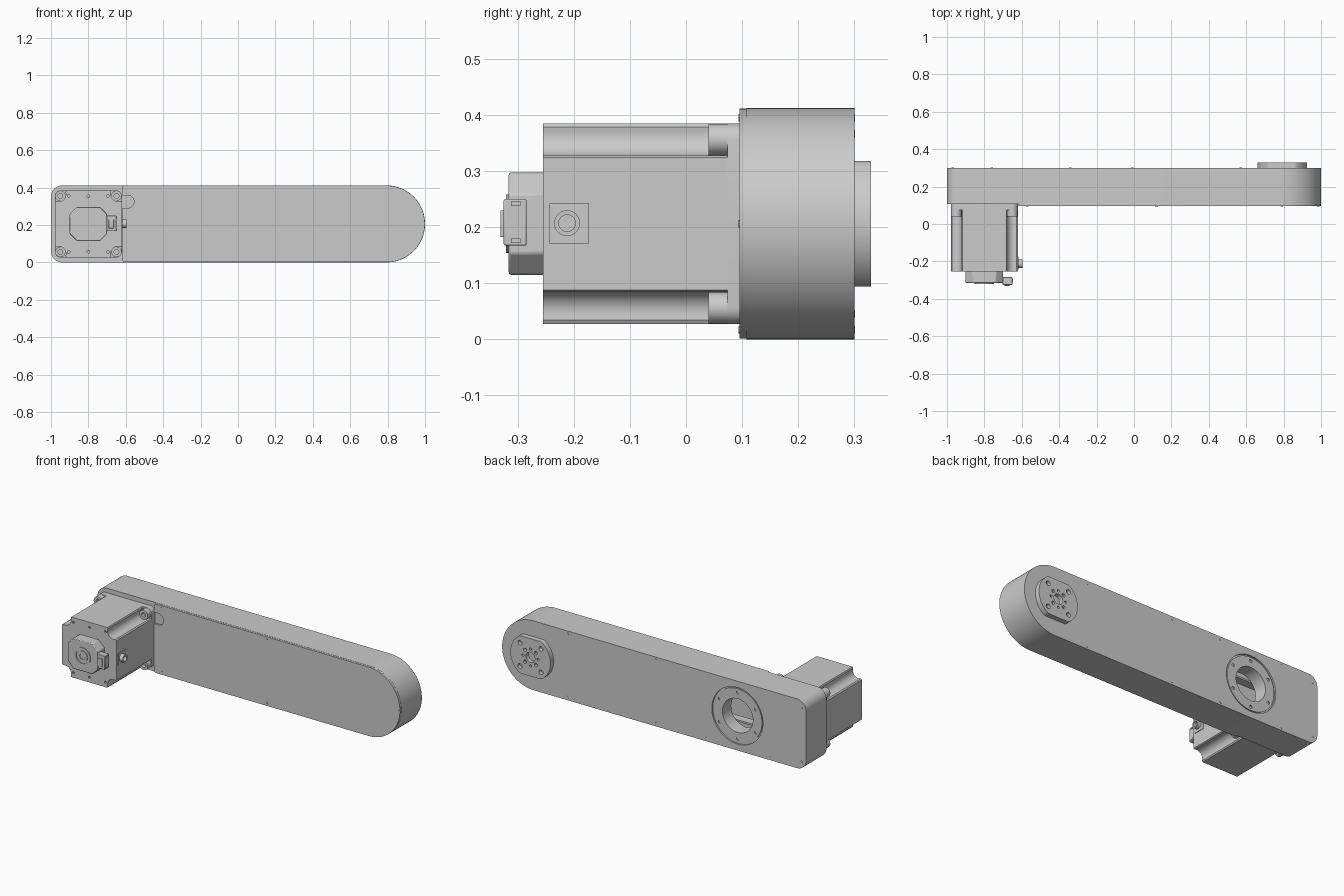
import bpy, bmesh, math
from math import sin, cos, pi, radians

if "Cube" in bpy.data.objects:
    bpy.data.objects.remove(bpy.data.objects["Cube"])

ZC = 0.206          # height of the arm's centre line
MX = -0.80          # motor axis
OX = 0.793          # output axis
BX = -0.548         # rear bore axis


def arc(cx, cz, r, a0, a1, n):
    return [(cx + r * cos(radians(a0 + (a1 - a0) * i / n)),
             cz + r * sin(radians(a0 + (a1 - a0) * i / n))) for i in range(n + 1)]


def circle(cx, cz, r, n=48):
    return arc(cx, cz, r, 0, 360 - 360 / n, n - 1)


def prism(name, pts, y0, y1, bevel=0.0):
    """Extrude an x/z outline between two y positions."""
    bm = bmesh.new()
    f = bm.faces.new([bm.verts.new((x, y0, z)) for x, z in pts])
    ext = bmesh.ops.extrude_face_region(bm, geom=[f])
    for v in ext["geom"]:
        if isinstance(v, bmesh.types.BMVert):
            v.co.y = y1
    bmesh.ops.recalc_face_normals(bm, faces=bm.faces)
    me = bpy.data.meshes.new(name)
    bm.to_mesh(me)
    bm.free()
    ob = bpy.data.objects.new(name, me)
    bpy.context.collection.objects.link(ob)
    if bevel:
        m = ob.modifiers.new("bevel", "BEVEL")
        m.width, m.segments, m.limit_method = bevel, 2, "ANGLE"
    return ob


def cut(ob, *cutters):
    bpy.context.view_layer.objects.active = ob
    for c in cutters:
        m = ob.modifiers.new("cut", "BOOLEAN")
        m.operation, m.solver, m.object = "DIFFERENCE", "EXACT", c
        bpy.ops.object.modifier_apply(modifier=m.name)
        bpy.data.objects.remove(c)


def hole(x, z, r, y0, y1, n=20):
    return prism("cutter", circle(x, z, r, n), y0, y1)


def tube(name, x, z, r_out, r_in, y0, y1, n=48):
    ob = prism(name, circle(x, z, r_out, n), y0, y1)
    cut(ob, hole(x, z, r_in, y0 - 0.01, y1 + 0.01, n))
    return ob


def box(x0, x1, z0, z1):
    return [(x0, z0), (x1, z0), (x1, z1), (x0, z1)]


def arm_outline(x0, d, r):
    """D-ended outline: round right end, left corners of radius r, inset by d."""
    lo, hi = d, 2 * ZC - d
    return (arc(1 - ZC, ZC, ZC - d, -90, 90, 40)
            + arc(x0 + r, hi - r, r, 90, 180, 8)
            + arc(x0 + r, lo + r, r, 180, 270, 8))


# Hollow arm housing with recessed round opening at the back
housing = prism("arm_housing", arm_outline(-1, 0, 0.06), 0.108, 0.30)
cut(housing,
    prism("cutter", arm_outline(-0.98, 0.02, 0.04), 0.125, 0.28),
    hole(BX, ZC, 0.168, 0.291, 0.31, 64),
    hole(BX, ZC, 0.118, 0.27, 0.31, 64))

# Bearing ring with six screw holes in the opening
ring = tube("bearing_ring", BX, ZC, 0.160, 0.100, 0.283, 0.297, 64)
cut(ring, *[hole(BX + 0.138 * cos(k * pi / 3 + pi / 6), ZC + 0.138 * sin(k * pi / 3 + pi / 6),
                 0.009, 0.285, 0.31, 12) for k in range(6)])
tube("bearing_sleeve", BX, ZC, 0.117, 0.100, 0.215, 0.288, 64)

# Belt and pulleys inside the housing
belt = prism("drive_belt", arc(OX, ZC, 0.09, -90, 90, 20) + arc(MX, ZC, 0.09, 90, 270, 20), 0.15, 0.20)
cut(belt, prism("cutter", arc(OX, ZC, 0.08, -90, 90, 20) + arc(MX, ZC, 0.08, 90, 270, 20), 0.14, 0.21))
for nm, px in (("motor_pulley", MX), ("output_pulley", OX)):
    prism(nm, circle(px, ZC, 0.0795), 0.14, 0.21)

# Front cover plate with the finger notch beside the motor
cover = prism("front_cover", arm_outline(-0.618, 0.001, 0.012), 0.095, 0.109)
cut(cover, prism("cutter", arc(-0.59, 0.325, 0.034, -90, 90, 14) + [(-0.65, 0.359), (-0.65, 0.291)],
                 0.08, 0.106))

# Cover screws, front and back
for z in (0.017, 2 * ZC - 0.017):
    for x in (-0.57, 0.12, 0.79):
        prism("front_screw", circle(x, z, 0.007, 10), 0.0935, 0.10)
    for x in (-0.97, -0.76, -0.34, -0.01, 0.57):
        zz = z if x > -0.9 else ZC + (z - ZC) * 0.85
        prism("back_screw", circle(x, zz, 0.007, 10), 0.295, 0.3015)
prism("front_screw", circle(0.985, ZC, 0.007, 10), 0.0935, 0.10)

# Output flange: disc with flats above and below, bolt pattern
flange = prism("output_flange",
               [(x, max(ZC - 0.112, min(ZC + 0.112, z))) for x, z in circle(OX, ZC, 0.132, 72)],
               0.295, 0.33)
cut(flange,
    hole(OX, ZC, 0.030, 0.305, 0.34, 28),
    *[hole(OX + 0.098 * cos(k * pi / 2 + pi / 4), ZC + 0.098 * sin(k * pi / 2 + pi / 4),
           0.014, 0.308, 0.34, 16) for k in range(4)],
    *[hole(OX + 0.050 * cos(k * pi / 4), ZC + 0.050 * sin(k * pi / 4),
           0.010 if k % 2 else 0.007, 0.31, 0.34, 12) for k in range(8)])

# Motor mounting flange and corner bolts
S = 0.179
corners = [(1, 1), (-1, 1), (-1, -1), (1, -1)]
prism("motor_flange", [p for k, (a, b) in enumerate(corners)
                       for p in arc(MX + a * (S - 0.03), ZC + b * (S - 0.03), 0.03,
                                    90 * k, 90 * k + 90, 6)], 0.074, 0.110)
for a, b in corners:
    bx, bz = MX + a * 0.150, ZC + b * 0.150
    tube("motor_bolt", bx, bz, 0.028, 0.013, 0.040, 0.072, 24)
    prism("bolt_washer", circle(bx, bz, 0.028, 24), 0.060, 0.076)

# Motor body: square with hollowed corners
quarter = [(S, 0.118), (0.172, 0.122)] + arc(0.158, 0.158, 0.038, 280, 170, 8) + [(0.122, 0.172), (0.118, S)]
outline = []
for k in range(4):
    c, s = round(cos(k * pi / 2)), round(sin(k * pi / 2))
    outline += [(MX + c * u - s * v, ZC + s * u + c * v) for u, v in quarter]
body = prism("motor_body", outline, -0.255, 0.076)
cut(body, *[hole(MX + u, ZC + v, 0.007, -0.27, -0.245, 12)
            for u, v in ((0, 0.148), (0, -0.148), (0.105, 0.15), (-0.105, 0.15),
                         (0.105, -0.15), (-0.105, -0.15))])

# Encoder cap on the motor's end with a stepped centre
w, h, c = 0.100, 0.091, 0.038
cap = prism("encoder_cap", [(MX + u, ZC + v) for u, v in
                            ((w, -h + c), (w, h - c), (w - c, h), (-w + c, h),
                             (-w, h - c), (-w, -h + c), (-w + c, -h), (w - c, -h))],
            -0.316, -0.25, 0.004)
tube("encoder_ring", MX, ZC, 0.052, 0.042, -0.321, -0.31, 40)
tube("encoder_inner_ring", MX, ZC, 0.032, 0.018, -0.320, -0.31, 32)

# Encoder connector
plug = prism("encoder_connector", box(-0.703, -0.650, 0.167, 0.250), -0.325, -0.284, 0.003)
prism("connector_latch", box(-0.692, -0.664, 0.182, 0.230), -0.331, -0.320, 0.002)
for z in (0.172, 0.238):
    prism("connector_pin", box(-0.66, -0.647, z, z + 0.008), -0.312, -0.295)

# Power cable plate and gland on the motor's side
prism("cable_plate", box(MX + S - 0.01, MX + S + 0.004, ZC - 0.035, ZC + 0.036), -0.243, -0.173)
gland = tube("cable_gland", 0, 0, 0.023, 0.015, 0, 0.032, 24)
gland.rotation_euler = (0, 0, -pi / 2)
gland.location = (MX + S - 0.006, -0.212, ZC + 0.001)

# Smooth the round surfaces, keep edges sharp
bpy.ops.object.select_all(action="SELECT")
bpy.context.view_layer.objects.active = housing
bpy.ops.object.shade_smooth_by_angle(angle=radians(30))
